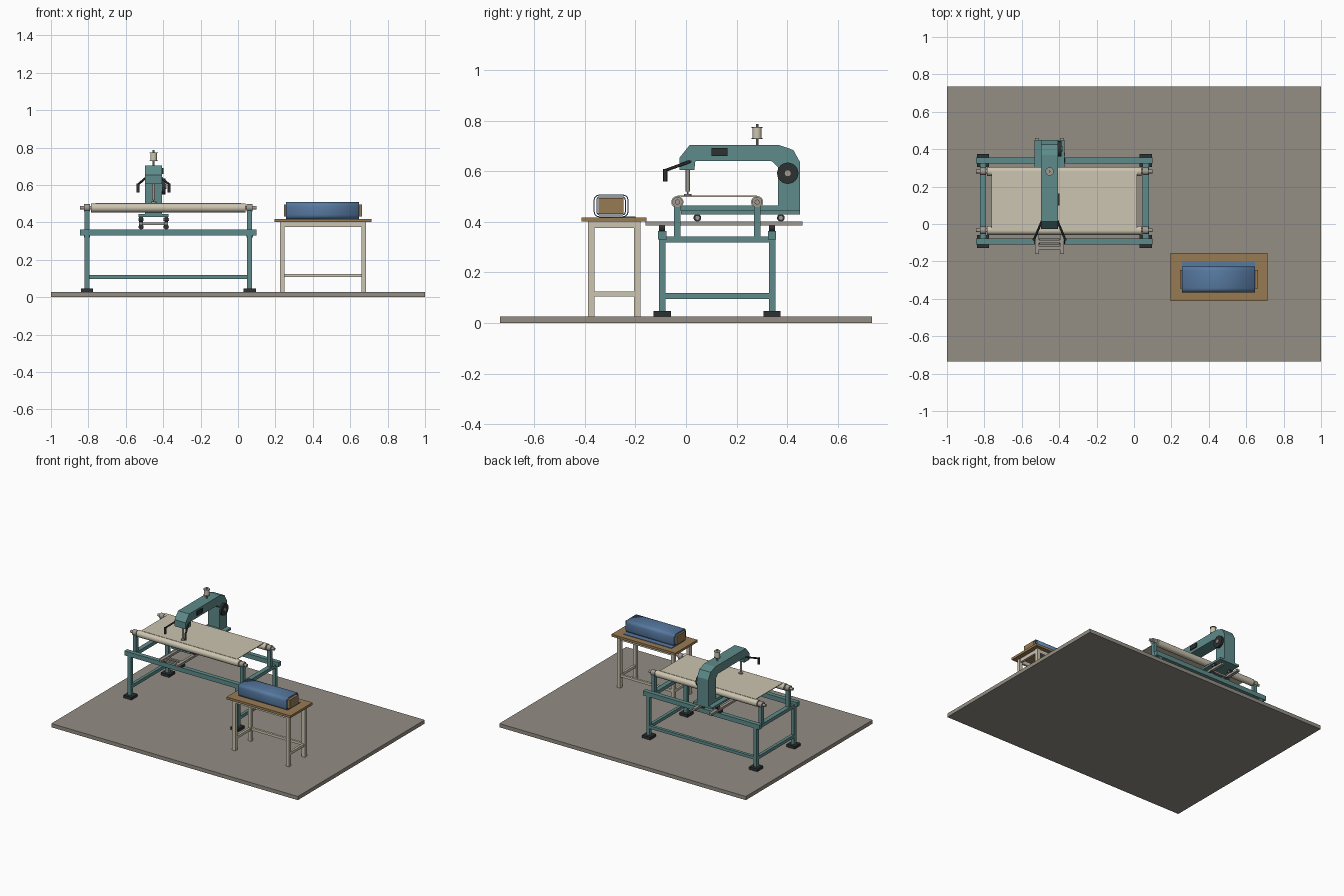
import bpy, bmesh
from math import pi, cos, sin
from mathutils import Vector

cube = bpy.data.objects.get("Cube")
if cube:
    bpy.data.objects.remove(cube, do_unlink=True)


def material(name, *rgb):
    col = [(c / 255) ** 2.2 for c in rgb] + [1]
    m = bpy.data.materials.new(name)
    m.use_nodes = True
    m.diffuse_color = col
    m.node_tree.nodes["Principled BSDF"].inputs["Base Color"].default_value = col
    return m


teal = material("teal paint", 94, 138, 137)
cream = material("cream", 203, 195, 175)
steel = material("grey steel", 158, 152, 144)
dark = material("dark rubber", 48, 52, 53)
wood = material("brown wood", 150, 122, 84)
blue = material("blue cloth", 88, 121, 160)
concrete = material("grey floor", 146, 140, 131)


def finish(name, bm, mat, smooth=False):
    bmesh.ops.recalc_face_normals(bm, faces=bm.faces[:])
    me = bpy.data.meshes.new(name)
    bm.to_mesh(me)
    bm.free()
    me.materials.append(mat)
    ob = bpy.data.objects.new(name, me)
    bpy.context.collection.objects.link(ob)
    if smooth:
        bpy.ops.object.select_all(action='DESELECT')
        ob.select_set(True)
        bpy.context.view_layer.objects.active = ob
        bpy.ops.object.shade_smooth_by_angle()
    return ob


def box(name, mat, x, y, z):
    """Box from (low, high) ranges on each axis."""
    bm = bmesh.new()
    bmesh.ops.create_cube(bm, size=1)
    for v in bm.verts:
        v.co = [r[0] if c < 0 else r[1] for c, r in zip(v.co, (x, y, z))]
    return finish(name, bm, mat)


def around(c, w):
    return (c - w / 2, c + w / 2)


def rod(name, mat, a, b, r, sides=24):
    a, b = Vector(a), Vector(b)
    bm = bmesh.new()
    bmesh.ops.create_cone(bm, cap_ends=True, segments=sides, radius1=r, radius2=r, depth=(b - a).length)
    turn = Vector((0, 0, 1)).rotation_difference(b - a).to_matrix().to_4x4()
    bmesh.ops.transform(bm, matrix=turn, verts=bm.verts[:])
    bmesh.ops.translate(bm, vec=(a + b) / 2, verts=bm.verts[:])
    return finish(name, bm, mat, True)


def extrude_x(name, mat, profile, x):
    """Side profile of (y, z) points pushed along x."""
    bm = bmesh.new()
    face = bm.faces.new([bm.verts.new((x[0], y, z)) for y, z in profile])
    out = bmesh.ops.extrude_face_region(bm, geom=[face])
    bmesh.ops.translate(bm, vec=(x[1] - x[0], 0, 0),
                        verts=[g for g in out["geom"] if isinstance(g, bmesh.types.BMVert)])
    return finish(name, bm, mat)


box("floor_slab", concrete, (-1, 1), (-.735, .735), (0, .027))

# Machine frame: legs, feet and rails
LEG_X, LEG_Y, ROLL_Y = (-.807, .062), (-.094, .34), (-.034, .281)
for y in LEG_Y:
    box("long_top_rail", teal, (-.845, .1), around(y, .032), (.33, .363))
for x in LEG_X:
    for y in LEG_Y:
        box("frame_leg", teal, around(x, .026), around(y, .026), (.04, .335))
        box("frame_foot", dark, around(x, .066), around(y, .068), (.027, .047))
    box("side_top_rail", teal, around(x, .034), LEG_Y, (.318, .343))
    box("side_low_rail", teal, around(x, .022), LEG_Y, (.095, .118))
    for y in ROLL_Y:
        box("roller_post", teal, around(x, .026), around(y, .026), (.34, .465))
        rod("roller_bearing", steel, (x - .016, y, .478), (x + .016, y, .478), .02)
box("long_low_rail", teal, LEG_X, around(LEG_Y[1], .022), (.097, .118))

# Rollers and stretched cloth
for y in ROLL_Y:
    rod("roller", cream, (-.785, y, .478), (.04, y, .478), .024, 32)
    rod("roller_shaft", steel, (-.845, y, .478), (.1, y, .478), .01)
box("stretched_cloth", cream, (-.762, .015), ROLL_Y, (.499, .504))

# Carriage with its rails and wheels
CX = -.451
for x in (CX - .067, CX + .067):
    box("carriage_rail", steel, around(x, .022), (-.16, .46), (.386, .402))
    for y in LEG_Y:
        rod("carriage_wheel", dark, (x, y - .012, .376), (x, y + .012, .376), .014)
    for y in (.045, .375):
        rod("machine_wheel", dark, (x - .01, y, .416), (x + .01, y, .416), .015)
        rod("wheel_hub", steel, (x - .014, y, .416), (x + .014, y, .416), .008)
for y in (-.128, -.094, .34):
    box("carriage_crossbar", steel, around(CX, .134), around(y, .016), (.387, .4))
box("machine_base_plate", teal, around(CX, .16), (-.02, .45), (.43, .445))

# Machine body
body = [(-.026, .605), (-.026, .653), (.014, .703), (.369, .703), (.424, .684), (.45, .637),
        (.45, .444), (-.026, .444), (-.026, .465), (.363, .465), (.363, .617), (.337, .641),
        (.037, .641), (.033, .605)]
extrude_x("machine_arm", teal, body, around(CX, .09))
side = CX + .045
box("control_panel", dark, (side - .002, side + .007), (.1, .164), (.66, .691))
rod("hand_wheel", dark, (side, .402, .592), (side + .018, .402, .592), .042, 32)
rod("hand_wheel_hub", steel, (side, .402, .592), (side + .024, .402, .592), .014)
rod("needle_bar", steel, (CX, .007, .52), (CX, .007, .61), .008)
rod("needle", steel, (CX, .007, .503), (CX, .007, .525), .003, 8)
rod("presser_foot", steel, (CX, .007, .505), (CX, .007, .511), .015)

# Handles
for s in (-1, 1):
    end = (CX + s * .083, -.082, .603)
    rod("handle_bar", dark, (CX + s * .04, .02, .64), end, .006, 12)
    rod("handle_grip", dark, (end[0], end[1], .56), (end[0], end[1], .608), .008, 16)

# Thread spool
rod("spool_pin", steel, (CX, .281, .7), (CX, .281, .786), .005, 12)
rod("spool_thread", cream, (CX, .281, .73), (CX, .281, .77), .018)
for z in (.727, .77):
    rod("spool_flange", steel, (CX, .281, z), (CX, .281, z + .004), .022)

# Side table
TX, TY = (.237, .673), (-.375, -.193)
box("table_top", wood, (.195, .714), (-.412, -.156), (.401, .418))
for x in TX:
    for y in TY:
        box("table_leg", cream, around(x, .025), around(y, .025), (.027, .401))
    for z in ((.375, .401), (.105, .124)):
        box("table_side_rail", cream, around(x, .016), TY, z)
for y in TY:
    box("table_apron", cream, TX, around(y, .016), (.375, .401))
box("table_back_stretcher", cream, TX, around(TY[1], .016), (.107, .125))


# Folded cloth wrapped round a board
def wrap(name, half_y, half_z, radius, x):
    """Open rounded tube with a thin wall."""
    bm = bmesh.new()
    loop = []
    for i in range(16):
        a = (i // 4) * pi / 2 + (i % 4) * pi / 6
        mid = (i // 4) * pi / 2 + pi / 4
        y = (half_y - radius) * (1 if cos(mid) > 0 else -1) + radius * cos(a)
        z = (half_z - radius) * (1 if sin(mid) > 0 else -1) + radius * sin(a)
        loop.append([bm.verts.new((e, -.296 + y, .463 + z)) for e in x])
    for p, q in zip(loop, loop[1:] + loop[:1]):
        bm.faces.new((p[0], p[1], q[1], q[0]))
    ob = finish(name, bm, blue, True)
    mod = ob.modifiers.new("thickness", 'SOLIDIFY')
    mod.thickness, mod.offset = .004, -1


wrap("outer_cloth_layer", .069, .045, .022, (.257, .648))
wrap("inner_cloth_layer", .058, .038, .014, (.257, .648))
box("cloth_board", wood, (.246, .663), (-.345, -.247), (.431, .495))
box("cloth_tail", blue, (.257, .648), (-.3, -.2), (.418, .422))
